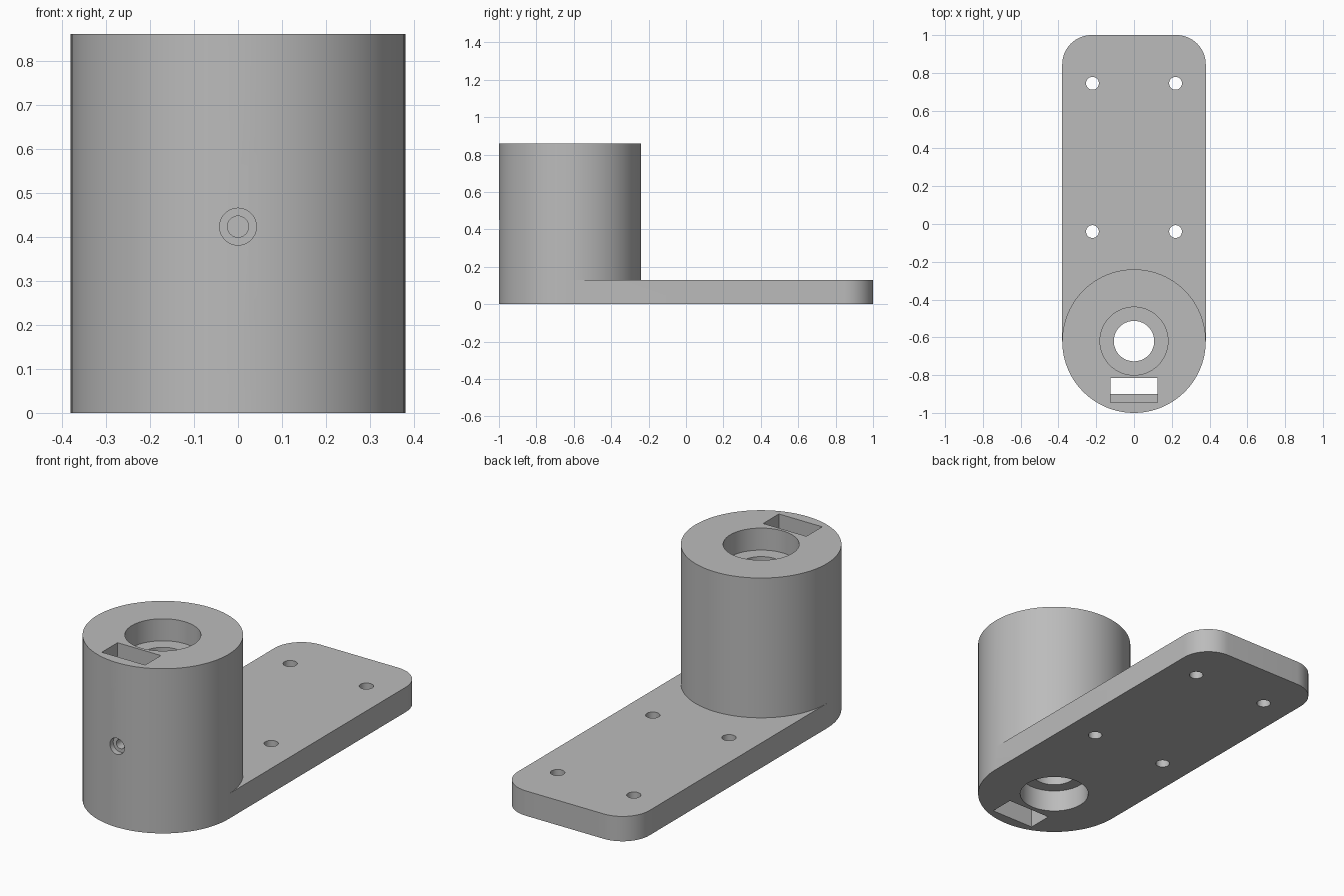
import bpy, bmesh, math
from mathutils import Matrix, Vector

if "Cube" in bpy.data.objects:
    bpy.data.objects.remove(bpy.data.objects["Cube"], do_unlink=True)

R, CY = 0.38, -0.62          # post radius and centre
PLATE_H, POST_H = 0.13, 0.86
CORNER = 0.155
HALF = 48                    # segments in half of the post

grey = bpy.data.materials.new("plain grey")
grey.use_nodes = True
colour = (0.5, 0.5, 0.5, 1)
grey.diffuse_color = colour
grey.node_tree.nodes["Principled BSDF"].inputs["Base Color"].default_value = colour


def make_object(name, bm):
    bmesh.ops.recalc_face_normals(bm, faces=bm.faces)
    mesh = bpy.data.meshes.new(name)
    bm.to_mesh(mesh)
    bm.free()
    mesh.materials.append(grey)
    ob = bpy.data.objects.new(name, mesh)
    bpy.context.collection.objects.link(ob)
    return ob


def arc(cx, cy, r, start, end, steps):
    angles = [start + (end - start) * i / steps for i in range(steps + 1)]
    return [(cx + r * math.cos(a), cy + r * math.sin(a)) for a in angles]


# Post and plate as one solid
bm = bmesh.new()


def ring(points, z):
    return [bm.verts.new((x, y, z)) for x, y in points]


def walls(low, high):
    for i in range(len(low) - 1):
        bm.faces.new((low[i], low[i + 1], high[i + 1], high[i]))


front = arc(0, CY, R, math.pi, 2 * math.pi, HALF)
back = arc(0, CY, R, 0, math.pi, HALF)[1:-1]
end = (arc(R - CORNER, 1 - CORNER, CORNER, 0, math.pi / 2, 16)
       + arc(CORNER - R, 1 - CORNER, CORNER, math.pi / 2, math.pi, 16))

front_low, end_low = ring(front, 0), ring(end, 0)
front_mid, end_mid, back_mid = (ring(p, PLATE_H) for p in (front, end, back))
front_top, back_top = ring(front, POST_H), ring(back, POST_H)

bm.faces.new(front_low + end_low)
walls(front_low, front_top)
walls([front_low[-1]] + end_low + [front_low[0]],
      [front_mid[-1]] + end_mid + [front_mid[0]])
walls([front_mid[-1]] + back_mid + [front_mid[0]],
      [front_top[-1]] + back_top + [front_top[0]])
bm.faces.new([front_mid[-1]] + end_mid + [front_mid[0]] + back_mid[::-1])
bm.faces.new(front_top + back_top)

# Tie the plate height into the two tangent wall edges
for i, j in ((0, 1), (-1, -2)):
    face = next(f for f in front_low[i].link_faces
                if front_top[i] in f.verts and front_low[j] in f.verts)
    order = [front_low[i], front_low[j], front_top[j], front_top[i], front_mid[i]]
    bm.faces.remove(face)
    bm.faces.new(order)
bmesh.ops.delete(bm, geom=[v for v in bm.verts if not v.link_faces], context="VERTS")
loose = [e for e in bm.edges if not e.link_faces]
bmesh.ops.delete(bm, geom=loose, context="EDGES")
body = make_object("bracket_body", bm)


def cut(cutter):
    cutter.hide_render = True
    mod = body.modifiers.new("cut", "BOOLEAN")
    mod.operation, mod.solver, mod.object = "DIFFERENCE", "EXACT", cutter
    bpy.context.view_layer.objects.active = body
    bpy.ops.object.modifier_apply(modifier=mod.name)
    bpy.data.objects.remove(cutter, do_unlink=True)


def drill(name, start, stop, radius, segments=64):
    a, b = Vector(start), Vector(stop)
    turn = (b - a).to_track_quat("Z", "Y").to_matrix().to_4x4()
    cutter = bmesh.new()
    bmesh.ops.create_cone(cutter, cap_ends=True, segments=segments, radius1=radius,
                          radius2=radius, depth=(b - a).length,
                          matrix=Matrix.Translation((a + b) / 2) @ turn)
    cut(make_object(name, cutter))


def mortise(name, low, high):
    low, high = Vector(low), Vector(high)
    cutter = bmesh.new()
    bmesh.ops.create_cube(cutter, size=1, matrix=Matrix.Translation((low + high) / 2)
                          @ Matrix.Diagonal((*(high - low), 1)))
    cut(make_object(name, cutter))


# Stepped bore through the post
drill("through_bore", (0, CY, -0.1), (0, CY, 1), 0.107)
drill("top_seat", (0, CY, POST_H - 0.115), (0, CY, 1), 0.18)
drill("bottom_seat", (0, CY, -0.1), (0, CY, 0.115), 0.17)

# Slot through the front wall, wider at both ends
mortise("slot", (-0.125, -0.9, -0.1), (0.125, -0.815, 1))
mortise("slot_top", (-0.125, -0.945, POST_H - 0.115), (0.125, -0.815, 1))
mortise("slot_bottom", (-0.125, -0.945, -0.1), (0.125, -0.815, 0.115))

# Stepped screw hole in the front
drill("screw_hole", (0, -1.1, 0.423), (0, -0.86, 0.423), 0.024, 32)
drill("screw_head_seat", (0, -1.1, 0.423), (0, -0.97, 0.423), 0.042, 32)

# Mounting holes in the plate
for x in (-0.22, 0.22):
    for y in (-0.04, 0.745):
        drill("mounting_hole", (x, y, -0.1), (x, y, 0.3), 0.034, 32)

# Smooth curved walls, crisp rims
bpy.ops.object.select_all(action="DESELECT")
body.select_set(True)
bpy.context.view_layer.objects.active = body
bpy.ops.object.shade_smooth_by_angle(angle=math.radians(30))
